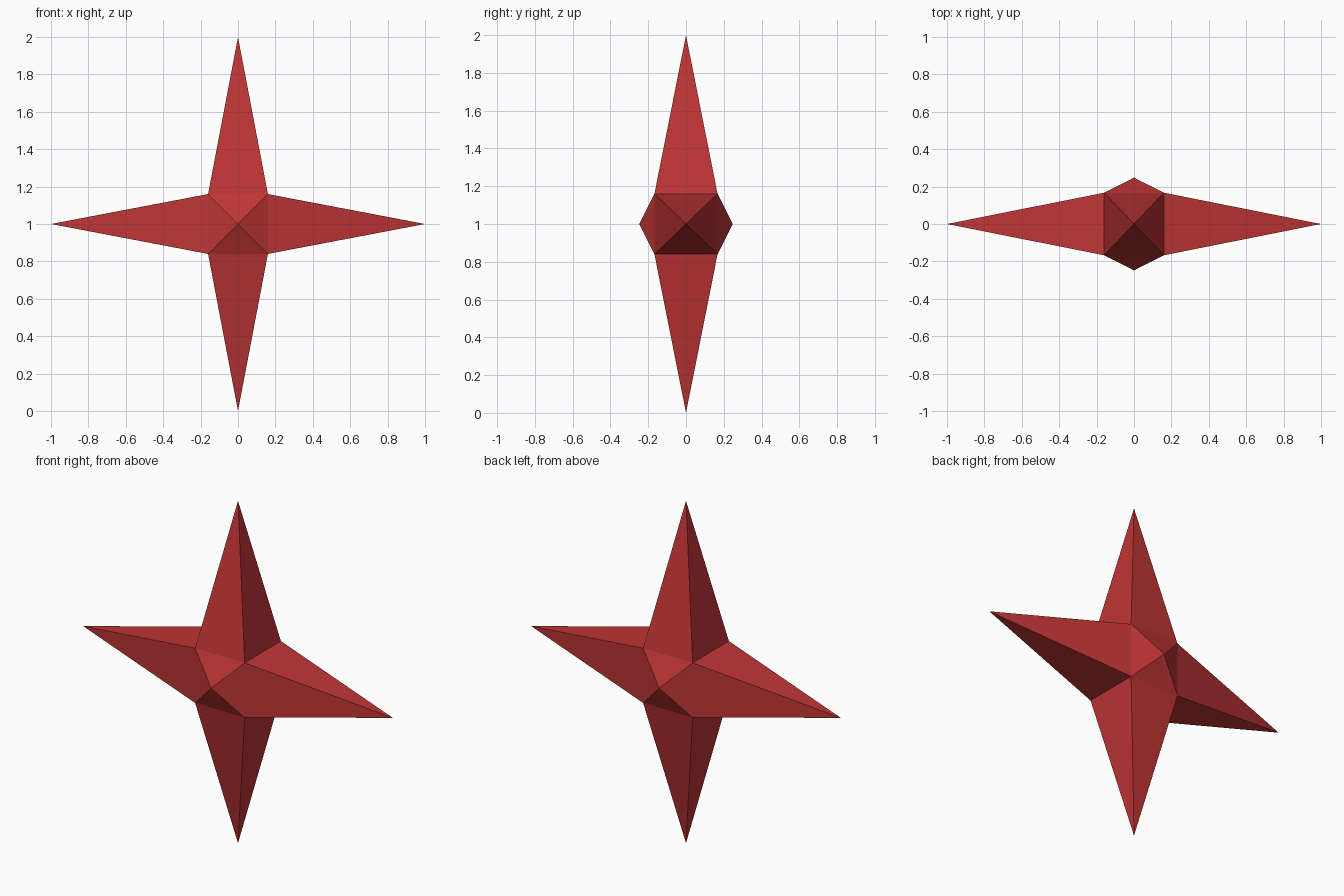
import bpy, bmesh
from mathutils import Vector

if "Cube" in bpy.data.objects:
    bpy.data.objects.remove(bpy.data.objects["Cube"])

CORE = Vector((0.16, 0.167, 0.16))   # half size of the hidden core block
TIPS = Vector((1.0, 0.248, 1.0))     # reach of the spikes along each axis
CENTRE = Vector((0, 0, 1))

# Core block
bm = bmesh.new()
bmesh.ops.create_cube(bm, size=2)
bmesh.ops.scale(bm, vec=CORE, verts=bm.verts)

# Spikes: poke every side and pull its centre outwards
for v in bmesh.ops.poke(bm, faces=bm.faces[:])["verts"]:
    for i in range(3):
        if abs(v.co[i]) > 0.01:
            v.co[i] = TIPS[i] if v.co[i] > 0 else -TIPS[i]
bmesh.ops.translate(bm, vec=CENTRE, verts=bm.verts)
bmesh.ops.recalc_face_normals(bm, faces=bm.faces[:])

mesh = bpy.data.meshes.new("four_point_star")
bm.to_mesh(mesh)
bm.free()

# Single flat red
red = bpy.data.materials.new("red")
red.diffuse_color = (0.52, 0.035, 0.035, 1)
red.use_nodes = True
red.node_tree.nodes["Principled BSDF"].inputs["Base Color"].default_value = red.diffuse_color
mesh.materials.append(red)

star = bpy.data.objects.new("four_point_star", mesh)
bpy.context.collection.objects.link(star)
